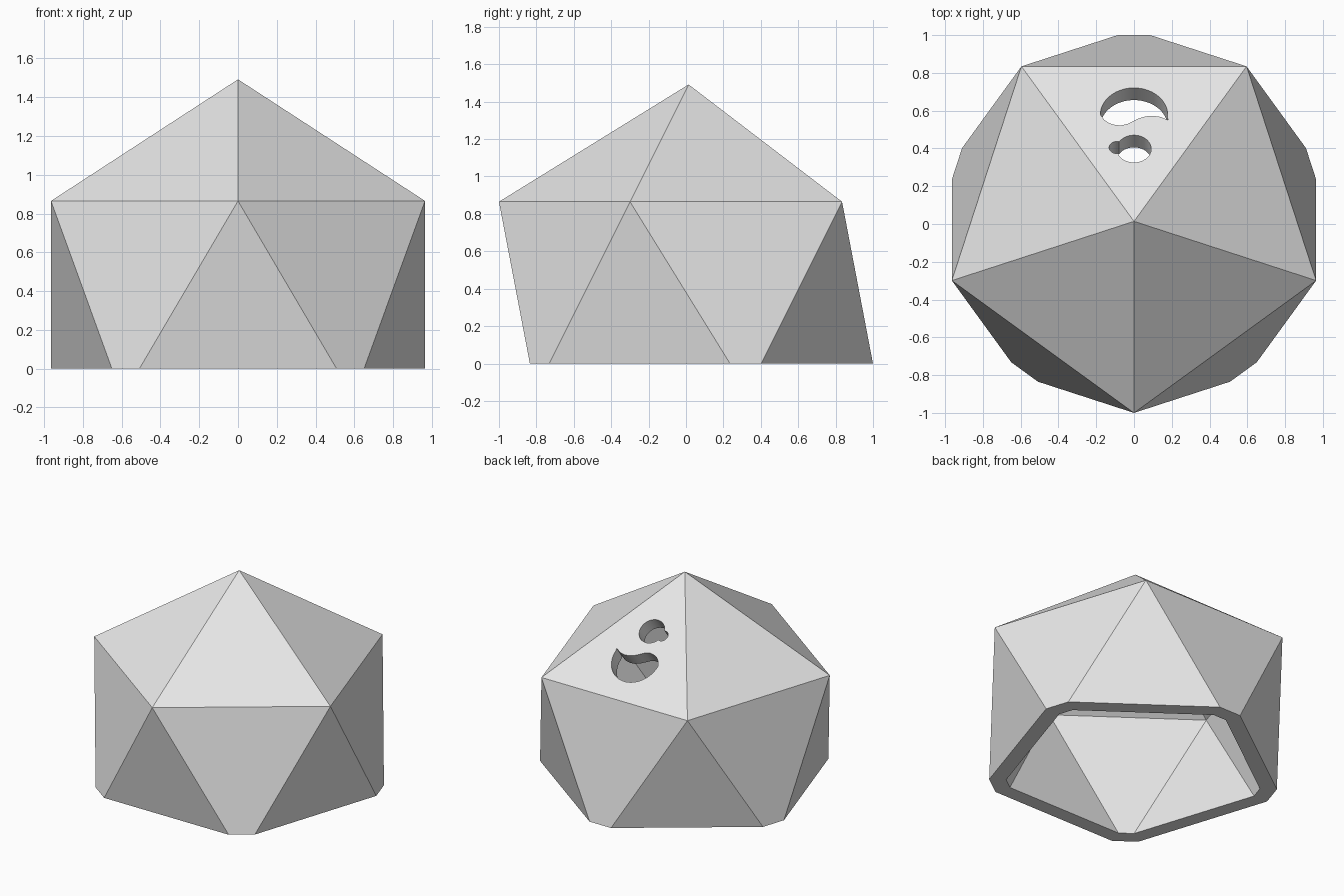
import bpy
import bmesh
from math import sin, cos, pi, atan2, acos, hypot, sqrt
from mathutils import Vector

if "Cube" in bpy.data.objects:
    bpy.data.objects.remove(bpy.data.objects["Cube"], do_unlink=True)

R = 1.014            # radius of the vertex rings, also their spacing
RING_Z = 0.865       # height of the upper ring
CY = 0.014           # axis offset
WALL = 0.106         # shell thickness
CAP = R * (sqrt(5) - 1) / 2
CENTRE = Vector((0, CY, RING_Z - R / 2))
INRADIUS = 0.7558 * 2 * R * sin(pi / 5)
TILT = atan2(CAP, R * cos(pi / 5))
DOWN_SLOPE = Vector((0, cos(TILT), -sin(TILT)))
NORMAL = Vector((0, sin(TILT), cos(TILT)))
REAR = 2             # index of the roof panel with the holes


def arc(radius, start, end, steps, centre=(0, 0)):
    angles = [start + (end - start) * i / steps for i in range(steps + 1)]
    return [(centre[0] + radius * cos(a), centre[1] + radius * sin(a)) for a in angles]


def comma_outline():
    """Large arc closed by a wavy lower edge."""
    wave = [(-0.157, -0.035), (-0.13, -0.058), (-0.1, -0.069), (-0.07, -0.072),
            (-0.035, -0.062), (0, -0.04), (0.03, -0.023), (0.065, -0.011),
            (0.1, -0.008), (0.14, -0.015), (0.18, -0.036)]
    return arc(0.178, -0.08, pi, 32) + wave


def round_outline():
    """Circle merged with a small side lobe."""
    big, small, lobe = 0.091, 0.04, (-0.092, 0.009)
    d = hypot(*lobe)
    phi = atan2(lobe[1], lobe[0])
    a = acos((d * d + big * big - small * small) / (2 * d * big))
    b = acos((d * d + small * small - big * big) / (2 * d * small))
    return (arc(big, phi + a, phi - a + 2 * pi, 36)
            + arc(small, phi - pi + b, phi + pi - b, 16, lobe)[1:-1])


def roof_loop(bm, outline, y, depth):
    """Lay an outline on the rear roof panel, sunk by the given depth."""
    z = RING_Z + CAP - (y - CY) * CAP / (R * cos(pi / 5))
    origin = Vector((0, y, z)) - NORMAL * depth
    return [bm.verts.new(origin + Vector((u, 0, 0)) + DOWN_SLOPE * v) for u, v in outline]


def loop_edges(bm, verts):
    pairs = zip(verts, verts[1:] + verts[:1])
    return [bm.edges.get(p) or bm.edges.new(p) for p in pairs]


def join_loops(bm, first, second):
    n = len(first)
    return [bm.faces.new((first[i], first[(i + 1) % n], second[(i + 1) % n], second[i]))
            for i in range(n)]


def add_skin(bm, scale, holes):
    """Build one icosahedral skin down to the ground; return its ground loop."""
    def ring(z, turn):
        return [CENTRE + scale * Vector((R * sin(2 * pi * (i + turn) / 5),
                                         -R * cos(2 * pi * (i + turn) / 5), z))
                for i in range(5)]

    def ground_vert(a, b):
        return bm.verts.new(a.lerp(b, a.z / (a.z - b.z)))

    apex = bm.verts.new(CENTRE + scale * Vector((0, 0, R / 2 + CAP)))
    upper, lower = ring(R / 2, 0), ring(-R / 2, 0.5)
    up = [bm.verts.new(p) for p in upper]
    ground = []
    for i in range(5):
        ground += [ground_vert(upper[i], lower[i]),
                   ground_vert(upper[(i + 1) % 5], lower[i])]
    for i in range(5):
        following = up[(i + 1) % 5]
        # Wall panels
        bm.faces.new((up[i], ground[2 * i], ground[2 * i + 1], following))
        bm.faces.new((up[i], ground[2 * i - 1], ground[2 * i]))
        # Roof panels, the rear one filled around its holes
        if i == REAR:
            edges = loop_edges(bm, [apex, up[i], following])
            for hole in holes:
                edges += loop_edges(bm, hole)
            bmesh.ops.triangle_fill(bm, edges=edges, use_beauty=True, normal=NORMAL)
        else:
            bm.faces.new((apex, up[i], following))
    return ground


# Hollow shell: two skins joined by the ground rim and the hole walls
bm = bmesh.new()
openings = [(comma_outline(), 0.579), (round_outline(), 0.398)]
outer_holes = [roof_loop(bm, outline, y, 0) for outline, y in openings]
inner_holes = [roof_loop(bm, outline, y, WALL) for outline, y in openings]
outer_ground = add_skin(bm, 1, outer_holes)
inner_ground = add_skin(bm, 1 - WALL / INRADIUS, inner_holes)
join_loops(bm, outer_ground, inner_ground)
for outer, inner in zip(outer_holes, inner_holes):
    for face in join_loops(bm, outer, inner):
        face.smooth = True
bmesh.ops.recalc_face_normals(bm, faces=bm.faces[:])
for edge in bm.edges:
    edge.smooth = edge.calc_face_angle(pi) < 0.5

mesh = bpy.data.meshes.new("faceted_shell")
bm.to_mesh(mesh)
bm.free()

grey = bpy.data.materials.new("plain_grey")
grey.use_nodes = True
grey.diffuse_color = (0.8, 0.8, 0.8, 1)
grey.node_tree.nodes["Principled BSDF"].inputs["Base Color"].default_value = (0.8, 0.8, 0.8, 1)
mesh.materials.append(grey)

shell = bpy.data.objects.new("faceted_shell", mesh)
bpy.context.scene.collection.objects.link(shell)
